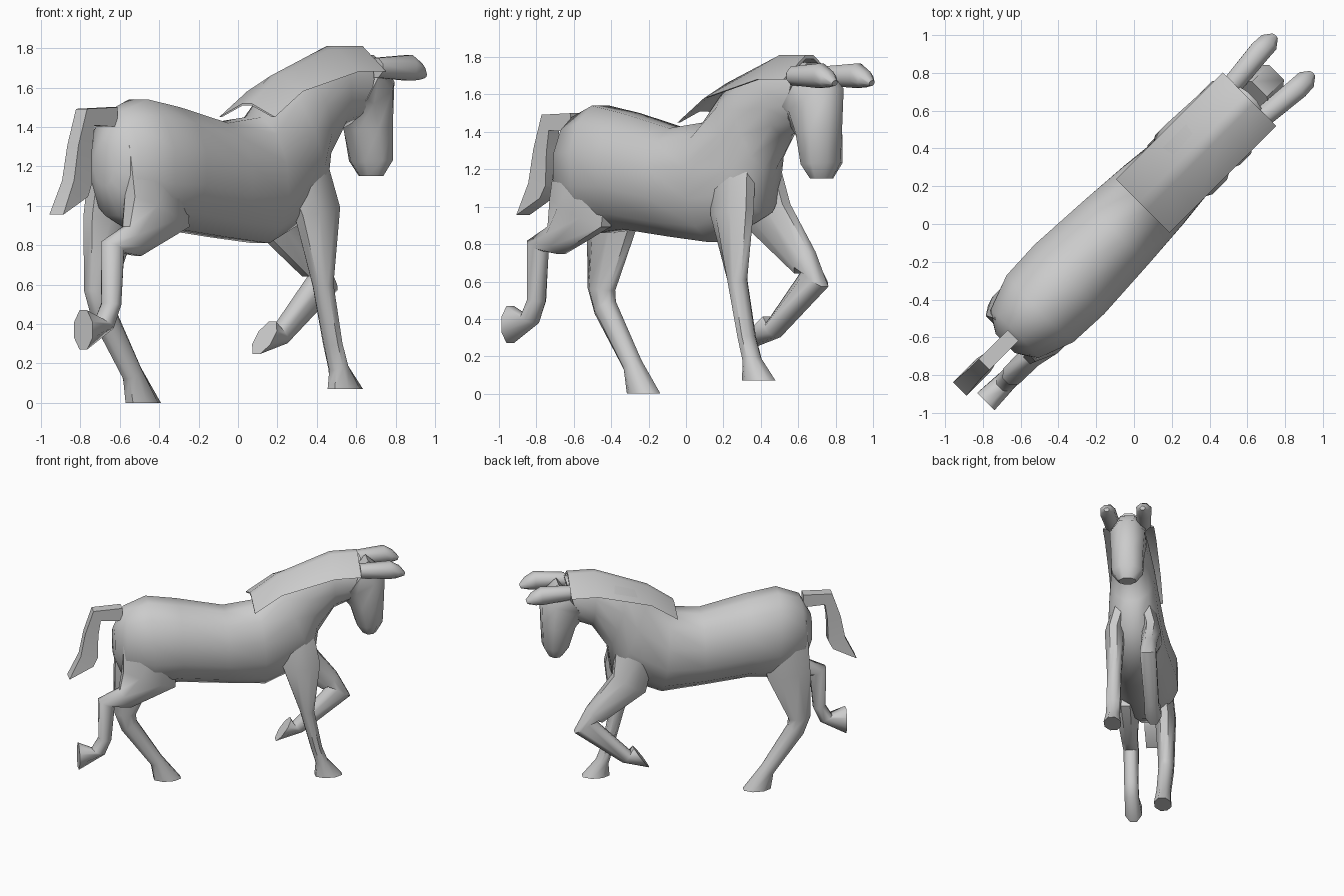
import bpy, bmesh, math
from mathutils import Vector

default_cube = bpy.data.objects.get("Cube")
if default_cube:
    bpy.data.objects.remove(default_cube, do_unlink=True)

grey = bpy.data.materials.new("plain_grey")
grey.use_nodes = True
grey.diffuse_color = (.6, .6, .6, 1)
grey.node_tree.nodes["Principled BSDF"].inputs["Base Color"].default_value = grey.diffuse_color

# The animal faces diagonally: forward and rightward axes on the ground
FORWARD = Vector((1, 1, 0)).normalized()
RIGHTWARD = Vector((1, -1, 0)).normalized()
UP = Vector((0, 0, 1))
CENTRE_PLANE = RIGHTWARD * -.035


def place(along, across, height):
    return FORWARD * along + RIGHTWARD * across + UP * height + CENTRE_PLANE


def skin(name, rings, sharp_angle):
    """Bridge closed rings of points and cap both ends."""
    bm = bmesh.new()
    loops = [[bm.verts.new(place(*point)) for point in ring] for ring in rings]
    for near, far in zip(loops, loops[1:]):
        for i in range(len(near)):
            bm.faces.new((near[i - 1], near[i], far[i], far[i - 1]))
    bm.faces.new(loops[0])
    bm.faces.new(loops[-1])
    bmesh.ops.recalc_face_normals(bm, faces=bm.faces)
    mesh = bpy.data.meshes.new(name)
    bm.to_mesh(mesh)
    bm.free()
    mesh.materials.append(grey)
    part = bpy.data.objects.new(name, mesh)
    bpy.context.collection.objects.link(part)
    bpy.ops.object.select_all(action="DESELECT")
    part.select_set(True)
    bpy.context.view_layer.objects.active = part
    bpy.ops.object.shade_smooth_by_angle(angle=math.radians(sharp_angle))


def section(front, back, half_width, side, sides):
    """Rounded ring whose flat edges touch the front and back points."""
    middle, reach = (front + back) / 2, (front - back) / 2
    grow = 1 / math.cos(math.pi / sides)
    ring = []
    for k in range(sides):
        turn = math.tau * (k + .5) / sides
        point = middle + reach * math.cos(turn) * grow
        ring.append((point.x, side + half_width * math.sin(turn) * grow, point.y))
    return ring


def limb(name, joints, side=0, base=.045, end=None, sides=8, root=1, tip=1):
    """Tube through joints (along, height, thickness), each ring square to the path.
    The optional end is a broad flat foot (along, height, tilt in degrees).
    Root pulls the first ring inward; tip scales the width of the last one."""
    centres = [Vector(joint[:2]) for joint in joints]
    cuts = []
    for i, (centre, joint) in enumerate(zip(centres, joints)):
        before = centres[max(i - 1, 0)]
        after = centres[min(i + 1, len(centres) - 1)]
        cuts.append((centre, (after - before).normalized().orthogonal(), joint[2]))
    if end:
        tilt = math.radians(end[2])
        cuts.append((Vector(end[:2]), Vector((math.cos(tilt), math.sin(tilt))), .2))
    rings = []
    for i, (centre, axis, thickness) in enumerate(cuts):
        reach = axis * thickness / 2
        half_width = base + thickness / 10
        if i == len(cuts) - 1:
            half_width *= tip
        offset = side * root if i == 0 else side
        rings.append(section(centre + reach, centre - reach, half_width, offset, sides))
    skin(name, rings, 50)


# Trunk and neck: back line, belly line, half width from rump to poll
skin("body", [section(Vector(top), Vector(bottom), half_width, 0, 12)
              for top, bottom, half_width in (
                  ((-.93, 1.33), (-.93, 1.1), .07),
                  ((-.85, 1.48), (-.87, .95), .18),
                  ((-.68, 1.54), (-.65, .86), .25),
                  ((-.45, 1.5), (-.45, .88), .26),
                  ((-.1, 1.42), (-.1, .84), .24),
                  ((.15, 1.45), (.2, .81), .22),
                  ((.3, 1.62), (.57, .97), .19),
                  ((.45, 1.7), (.6, 1.2), .17),
                  ((.7, 1.78), (.72, 1.38), .14),
                  ((.92, 1.77), (.82, 1.42), .13))], 60)

# Head hanging down from the poll
limb("head", [(.87, 1.6, .36), (.94, 1.55, .36), (.97, 1.4, .25),
              (.99, 1.23, .19), (.99, 1.15, .1)], base=.1, tip=.6)

# Mane: a thin ridged blanket over the neck, hollow underneath
outline = ((.2, 0), (.03, 1), (-.03, 1), (-.2, 0))
inside = ((-.18, 0), (-.03, .85), (.03, .85), (.18, 0))
skin("mane", [[(along, across, hem + rise * (ridge - hem))
               for across, rise in outline + inside]
              for along, ridge, hem in ((.1, 1.52, 1.45), (.3, 1.66, 1.58),
                                        (.7, 1.81, 1.68), (.9, 1.81, 1.68))], 40)

# Tail
limb("tail", [(-.87, 1.45, .1), (-1.06, 1.45, .1), (-1.1, 1.3, .1), (-1.12, 1.12, .13)],
     base=.03, end=(-1.18, 1, 27), sides=4)

# Paired legs and ears sit at equal distances from the centre plane
LEG_SIDE, EAR_SIDE = .145, .14
for name, side in (("right_ear", EAR_SIDE), ("left_ear", -EAR_SIDE)):
    limb(name, [(.9, 1.7, .1), (1.12, 1.7, .13), (1.18, 1.68, .09), (1.23, 1.66, .03)],
         side, root=.85, tip=.4)

# Hind legs: right lifted, left planted
limb("right_hind_leg", [(-.68, 1.3, .4), (-.69, .97, .42), (-.87, .82, .17),
                        (-1.01, .79, .13), (-1.02, .5, .09), (-1.07, .4, .1)],
     LEG_SIDE, end=(-1.22, .37, -90), root=.7)
limb("left_hind_leg", [(-.68, 1.3, .4), (-.74, .92, .32), (-.82, .56, .16),
                       (-.79, .46, .13), (-.58, .15, .1)],
     -LEG_SIDE, end=(-.5, 0, 0), root=.7)

# Front legs: right planted, left lifted
limb("right_front_leg", [(.4, 1.22, .3), (.46, .97, .27), (.5, .6, .1),
                         (.57, .3, .08), (.61, .18, .09)],
     LEG_SIDE, end=(.66, .07, 0), root=.6)
limb("left_front_leg", [(.4, 1.22, .3), (.46, .94, .28), (.72, .7, .16),
                        (.8, .62, .17), (.48, .34, .1)],
     -LEG_SIDE, end=(.37, .33, -125), root=.6)
